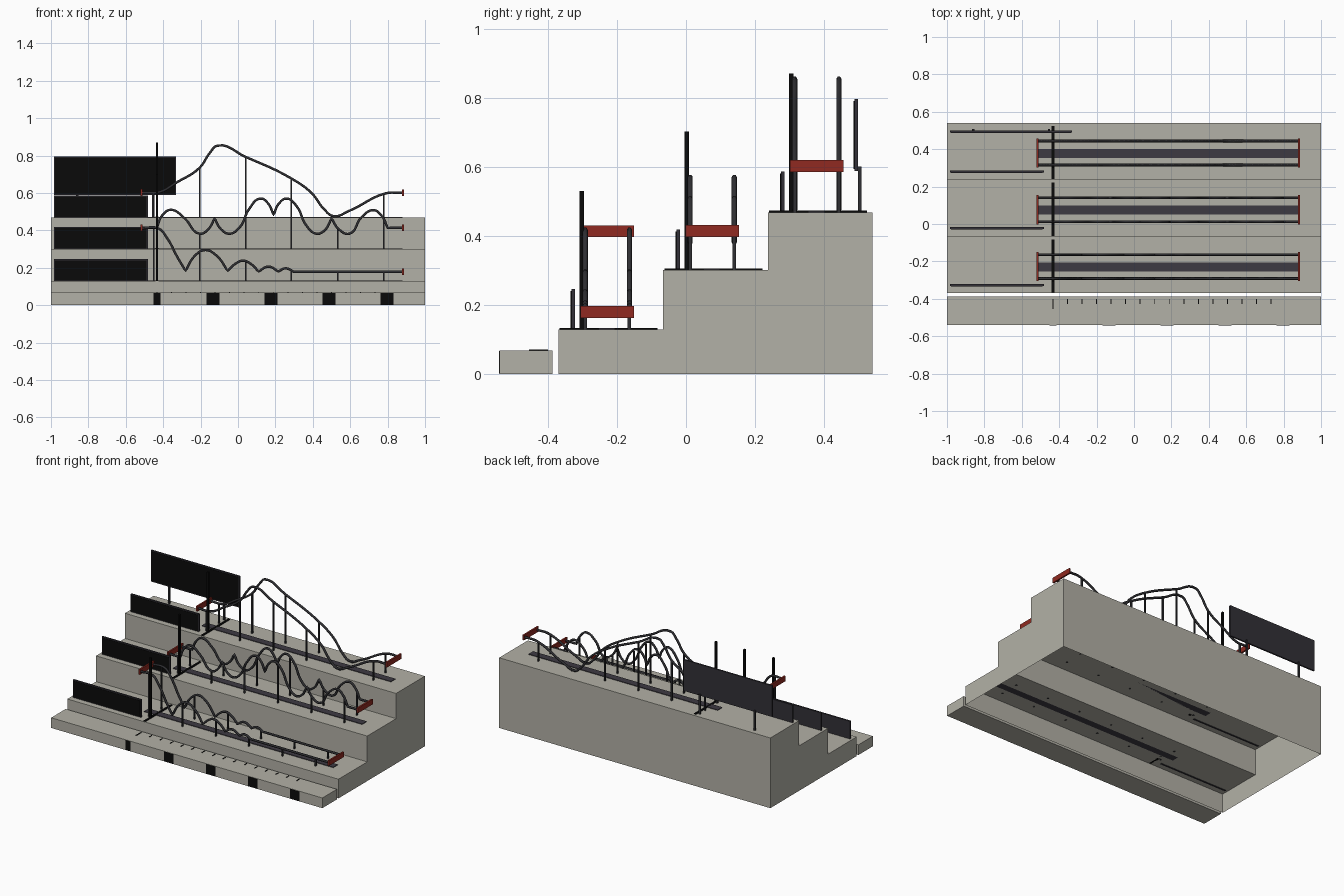
import bpy, bmesh, math
from mathutils import Vector

cube = bpy.data.objects.get("Cube")
if cube:
    bpy.data.objects.remove(cube)


def material(name, rgb):
    m = bpy.data.materials.new(name)
    m.use_nodes = True
    m.diffuse_color = (*rgb, 1)
    bsdf = next(n for n in m.node_tree.nodes if n.type == 'BSDF_PRINCIPLED')
    bsdf.inputs["Base Color"].default_value = (*rgb, 1)
    bsdf.inputs["Roughness"].default_value = 0.8
    return m


CONCRETE = material("concrete", (0.45, 0.44, 0.385))
STEEL = material("dark_steel", (0.028, 0.028, 0.032))
FRAME = material("board_grey", (0.032, 0.030, 0.038))
STRIP = material("strip_grey", (0.047, 0.042, 0.055))
BLACK = material("black", (0.003, 0.003, 0.003))
RED = material("red", (0.28, 0.023, 0.015))


def add_object(name, data, mat):
    data.materials.append(mat)
    ob = bpy.data.objects.new(name, data)
    bpy.context.collection.objects.link(ob)
    return ob


def boxes(name, mat, spans):
    """One object made of boxes, each given as (x0, x1, y0, y1, z0, z1)."""
    bm = bmesh.new()
    for x0, x1, y0, y1, z0, z1 in spans:
        verts = bmesh.ops.create_cube(bm, size=1)["verts"]
        bmesh.ops.scale(bm, vec=(x1 - x0, y1 - y0, z1 - z0), verts=verts)
        bmesh.ops.translate(bm, vec=((x0 + x1) / 2, (y0 + y1) / 2, (z0 + z1) / 2), verts=verts)
    me = bpy.data.meshes.new(name)
    bm.to_mesh(me)
    bm.free()
    return add_object(name, me, mat)


def centred(x, y, w, d, z0, z1):
    return (x - w / 2, x + w / 2, y - d / 2, y + d / 2, z0, z1)


# Terraced base: a stepped profile swept along x, open underneath
def terrace():
    profile = [(-0.37, 0), (-0.37, 0.128), (-0.067, 0.128), (-0.067, 0.30),
               (0.237, 0.30), (0.237, 0.468), (0.54, 0.468), (0.54, 0)]
    bm = bmesh.new()
    left = [bm.verts.new((-1, y, z)) for y, z in profile]
    right = [bm.verts.new((1, y, z)) for y, z in profile]
    for i in range(len(profile) - 1):
        bm.faces.new((left[i], right[i], right[i + 1], left[i + 1]))
    bm.faces.new(left)
    bm.faces.new(right[::-1])
    bmesh.ops.recalc_face_normals(bm, faces=bm.faces)
    me = bpy.data.meshes.new("terrace")
    bm.to_mesh(me)
    bm.free()
    add_object("terrace", me, CONCRETE)


terrace()

# Front kerb with black blocks and measuring ticks
boxes("kerb", CONCRETE, [(-1, 1, -0.54, -0.387, 0, 0.068)])
blocks = [(-0.433, 0.037)] + [(-0.133 + 0.31 * i, 0.07) for i in range(4)]
boxes("kerb_blocks", BLACK, [centred(x, -0.54, w, 0.004, 0.001, 0.066) for x, w in blocks])
ticks = [(-0.436, -0.430, -0.455, -0.40, 0.067, 0.071)]
ticks += [centred(-0.433 + 0.0777 * i, -0.4135, 0.005, 0.027, 0.067, 0.071) for i in range(1, 16)]
boxes("kerb_ticks", BLACK, ticks)

# Track profiles as (x, z, sharp)
REAR = [(-.515, .602, 0), (-.42, .605, 0), (-.33, .655, 0), (-.205, .735, 0), (-.15, .815, 0),
        (-.11, .853, 0), (.04, .793, 0), (.286, .677, 0), (.393, .60, 0), (.463, .51, 0),
        (.51, .476, 0), (.596, .505, 0), (.79, .598, 0), (.88, .601, 0)]
MIDDLE = [(-.515, .413, 0), (-.435, .413, 1), (-.405, .48, 0), (-.36, .51, 0), (-.286, .465, 0),
          (-.205, .382, 0), (-.16, .405, 0), (-.125, .465, 1), (-.09, .405, 0), (-.045, .382, 0),
          (.008, .415, 0), (.06, .515, 0), (.12, .57, 0), (.16, .545, 0), (.19, .482, 1),
          (.22, .545, 0), (.26, .57, 0), (.313, .53, 0), (.366, .425, 0), (.42, .382, 0),
          (.463, .40, 0), (.50, .465, 1), (.54, .405, 0), (.596, .382, 0), (.66, .47, 0),
          (.725, .508, 0), (.77, .475, 0), (.80, .413, 1), (.88, .413, 0)]
FRONT = [(-.515, .412, 0), (-.425, .41, 0), (-.38, .36, 0), (-.323, .255, 0), (-.28, .183, 1),
         (-.23, .265, 0), (-.175, .295, 0), (-.115, .265, 0), (-.055, .183, 1), (-.013, .222, 0),
         (.025, .238, 0), (.067, .222, 0), (.11, .18, 1), (.163, .206, 0), (.216, .18, 1),
         (.254, .197, 0), (.30, .178, 1), (.88, .178, 0)]


def height(profile, x):
    for (xa, za, _), (xb, zb, _) in zip(profile, profile[1:]):
        if xa <= x <= xb:
            return za + (zb - za) * (x - xa) / (xb - xa)
    return profile[-1][1]


def rails(name, profile, ys):
    cu = bpy.data.curves.new(name, 'CURVE')
    cu.dimensions = '3D'
    cu.bevel_depth = 0.0075
    cu.bevel_resolution = 1
    cu.resolution_u = 6
    cu.use_fill_caps = True
    for y in ys:
        sp = cu.splines.new('BEZIER')
        sp.bezier_points.add(len(profile) - 1)
        for p, (x, z, sharp) in zip(sp.bezier_points, profile):
            p.co = Vector((x, y, z))
            p.handle_left_type = p.handle_right_type = 'VECTOR' if sharp else 'AUTO'
    add_object(name, cu, STEEL)


# Each lane: twin rails, posts, end bars, floor strip, start line, start pole and sign
lanes = [("front", FRONT, -0.228, 0.128), ("middle", MIDDLE, 0.076, 0.30), ("rear", REAR, 0.379, 0.468)]
for name, profile, yc, floor in lanes:
    ys = (yc - 0.064, yc + 0.064)
    rails(name + "_rails", profile, ys)
    posts = [centred(x, y, 0.008, 0.010, floor - 0.003, height(profile, x))
             for x in (-0.451, -0.205, 0.041, 0.286, 0.532, 0.778) for y in ys]
    boxes(name + "_posts", STEEL, posts)
    boxes(name + "_end_bars", RED,
          [centred(x, yc, 0.011, 0.156, z - 0.016, z + 0.018)
           for x, z in ((-0.515, profile[0][1]), (0.881, profile[-1][1]))])
    boxes(name + "_floor_strip", STRIP, [centred(0.183, yc - 0.002, 1.395, 0.048, floor, floor + 0.004)])
    boxes(name + "_start_line", BLACK, [centred(-0.433, yc + 0.003, 0.014, 0.284, floor, floor + 0.005)])
    boxes(name + "_start_pole", BLACK, [centred(-0.433, yc - 0.074, 0.013, 0.013, floor - 0.003, floor + 0.402)])
    ys0 = yc - 0.099
    boxes(name + "_sign", FRAME, [(-0.985, -0.482, ys0 - 0.005, ys0 + 0.006, floor - 0.003, floor + 0.118)])
    boxes(name + "_sign_face", BLACK,
          [(-0.979, -0.488, ys0 - 0.007, ys0 - 0.004, floor + 0.004, floor + 0.112)])

# Large raised board at the back on two posts
boxes("large_board", FRAME, [(-0.985, -0.331, 0.488, 0.499, 0.588, 0.796)])
boxes("large_board_face", BLACK, [(-0.979, -0.337, 0.486, 0.489, 0.594, 0.790)])
boxes("large_board_posts", STEEL,
      [centred(x, 0.503, 0.012, 0.010, 0.465, 0.60) for x in (-0.86, -0.455)])
